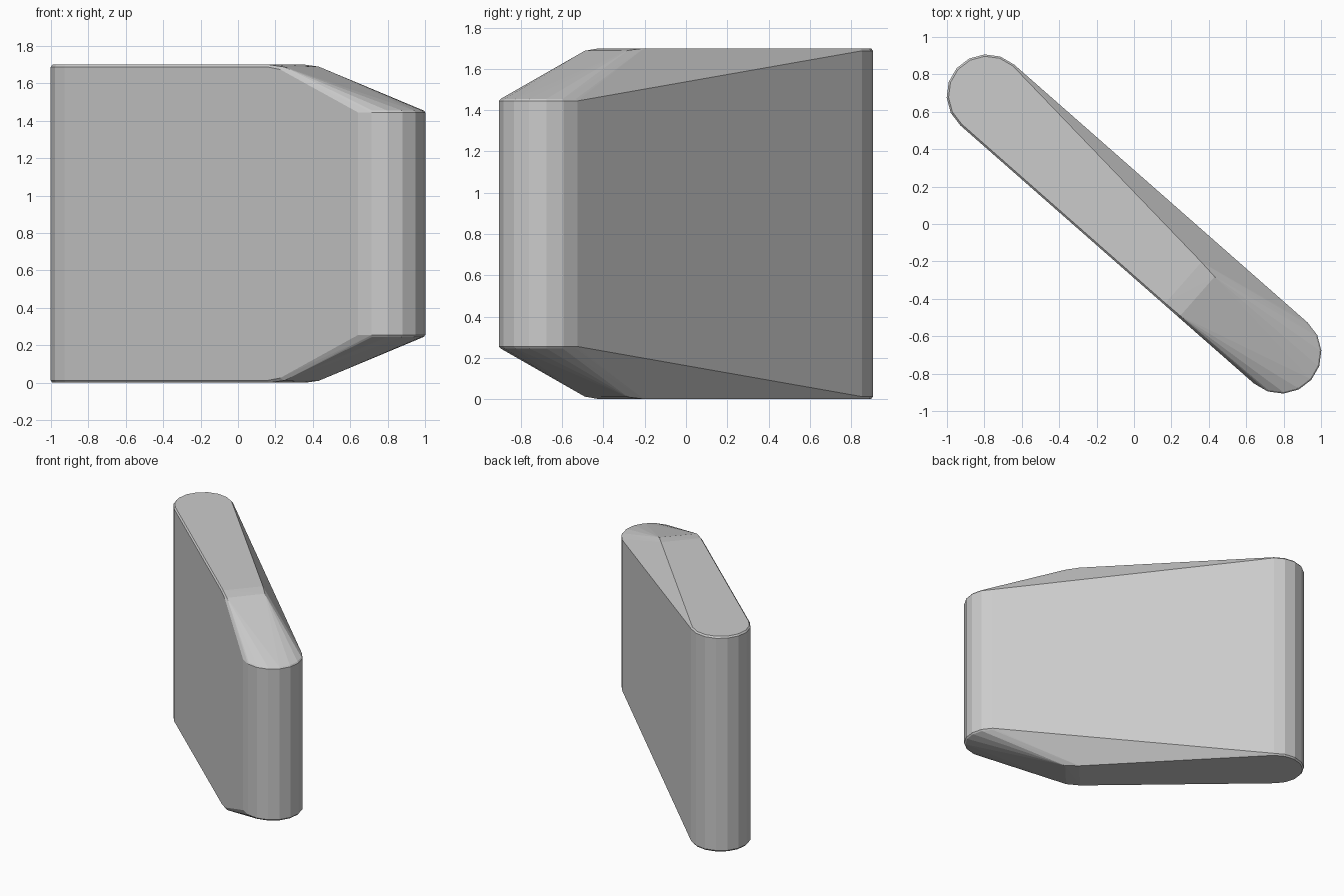
import bpy, bmesh
from math import atan2, cos, sin, pi
from mathutils import Vector

if "Cube" in bpy.data.objects:
    bpy.data.objects.remove(bpy.data.objects["Cube"])

MID = 0.85                       # height of the mirror plane
CENTRE = Vector((0.785, 0.69))   # end centres are (-x, y) and (x, -y)
ANGLE = atan2(-CENTRE.y, CENTRE.x)
U = Vector((cos(ANGLE), sin(ANGLE)))     # along the slab
V = Vector((-U.y, U.x))                  # across, towards the back
HALF = CENTRE.length
SEGS = 8


def at(u, v, z):
    p = U * u + V * v
    return Vector((p.x, p.y, z))


def arc(side, radius, z):
    """Half-round end of the slab: side -1 is left, +1 is right."""
    return [at(side * (HALF + radius * sin(pi * i / SEGS)),
               radius * cos(pi * i / SEGS), z) for i in range(SEGS + 1)]


# Upper outline: full-height left end, lower right end, softened fold between
upper = arc(-1, 0.217, 1.688) + arc(-1, 0.207, 1.70)
upper += arc(1, 0.217, 1.445) + arc(1, 0.209, 1.455)
upper += [at(0.405, -0.207, 1.70), at(0.405, 0.085, 1.70),
          at(0.51, -0.205, 1.688), at(0.51, 0.073, 1.69),
          at(0.40, -0.217, 1.688), at(0.49, -0.217, 1.675)]

# Mirror below the middle and wrap everything in a convex skin
bm = bmesh.new()
for p in upper:
    bm.verts.new(p)
    bm.verts.new((p.x, p.y, 2 * MID - p.z))
hull = bmesh.ops.convex_hull(bm, input=bm.verts)
spare = {g for g in hull["geom_interior"] + hull["geom_unused"]
         if isinstance(g, bmesh.types.BMVert)}
bmesh.ops.delete(bm, geom=list(spare), context='VERTS')
bmesh.ops.dissolve_limit(bm, angle_limit=0.01, verts=bm.verts, edges=bm.edges)
bmesh.ops.recalc_face_normals(bm, faces=bm.faces)

mesh = bpy.data.meshes.new("angled_slab")
bm.to_mesh(mesh)
bm.free()
bpy.context.collection.objects.link(bpy.data.objects.new("angled_slab", mesh))
